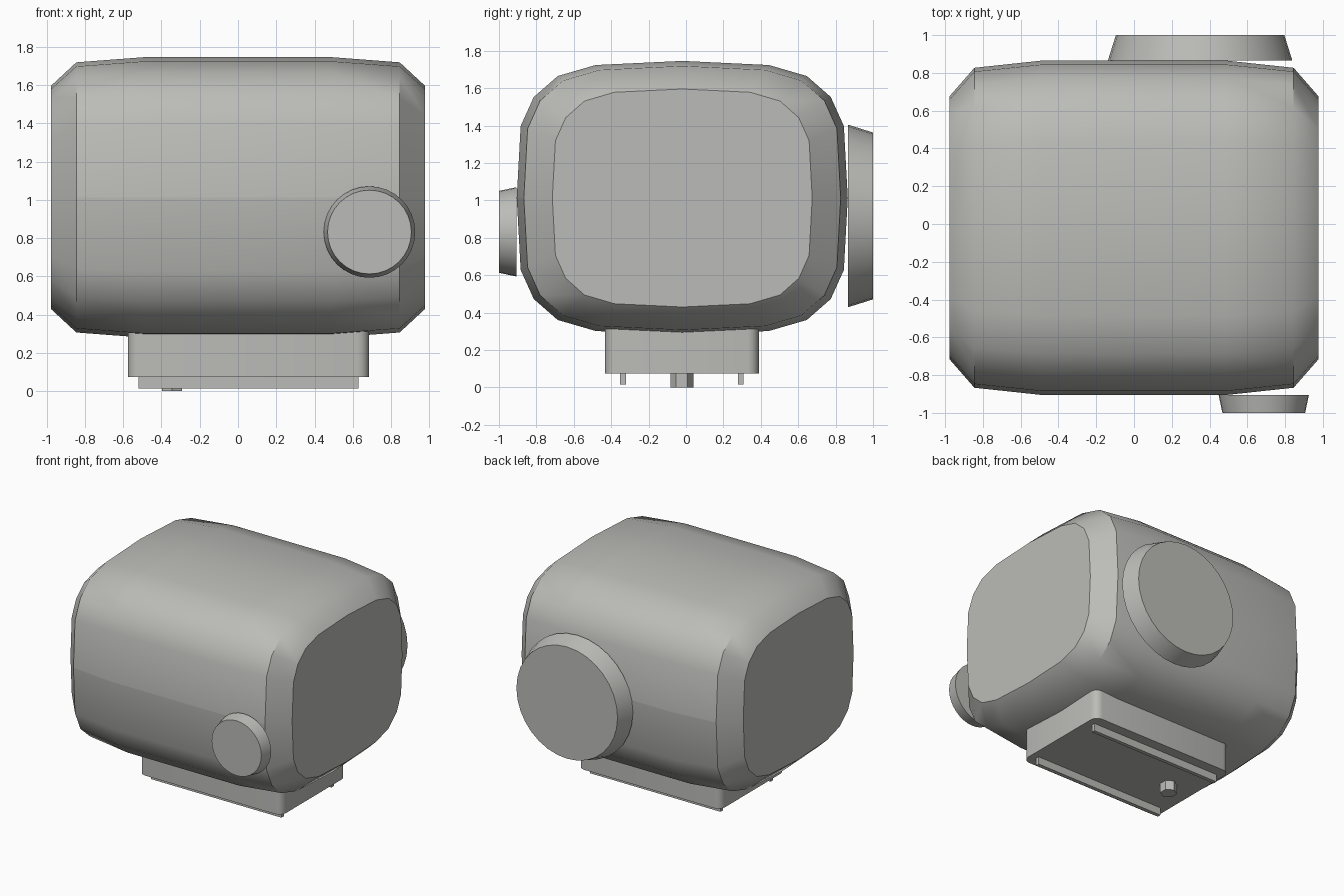
import bpy, bmesh, math
from mathutils import Matrix, Vector

if "Cube" in bpy.data.objects:
    bpy.data.objects.remove(bpy.data.objects["Cube"])

grey = bpy.data.materials.new("plain grey")
grey.diffuse_color = (0.5, 0.5, 0.48, 1)
grey.use_nodes = True
grey.node_tree.nodes["Principled BSDF"].inputs["Base Color"].default_value = grey.diffuse_color


def finish(name, bm):
    bmesh.ops.recalc_face_normals(bm, faces=bm.faces[:])
    me = bpy.data.meshes.new(name)
    bm.to_mesh(me)
    bm.free()
    ob = bpy.data.objects.new(name, me)
    bpy.context.collection.objects.link(ob)
    me.materials.append(grey)
    return ob


def prism(name, outline, z0, z1):
    """Extrude an xy outline upward between two heights."""
    bm = bmesh.new()
    low = [bm.verts.new((x, y, z0)) for x, y in outline]
    high = [bm.verts.new((x, y, z1)) for x, y in outline]
    n = len(outline)
    bm.faces.new(low)
    bm.faces.new(high)
    for i in range(n):
        j = (i + 1) % n
        bm.faces.new((low[i], low[j], high[j], high[i]))
    return finish(name, bm)


def rounded_rect(cx, cy, hx, hy, r, steps=4):
    pts = []
    for k, (sx, sy) in enumerate([(1, 1), (-1, 1), (-1, -1), (1, -1)]):
        for s in range(steps + 1):
            a = (k + s / steps) * math.pi / 2
            pts.append((cx + sx * (hx - r) + r * math.cos(a),
                        cy + sy * (hy - r) + r * math.sin(a)))
    return pts


def knob(name, x, z, y_in, y_out, r_in, r_out):
    """Tapered round disc whose axis runs along y."""
    bm = bmesh.new()
    turn = Matrix.Rotation(math.radians(90 if y_out < y_in else -90), 4, 'X')
    bmesh.ops.create_cone(
        bm, cap_ends=True, segments=32, radius1=r_in, radius2=r_out,
        depth=abs(y_out - y_in),
        matrix=Matrix.Translation((x, (y_in + y_out) / 2, z)) @ turn)
    for f in bm.faces:
        f.smooth = len(f.verts) == 4
    for e in bm.edges:
        e.smooth = all(len(f.verts) == 4 for f in e.link_faces)
    return finish(name, bm)


# Body: one rounded section scaled along x
CY, CZ = -0.02, 1.013
quarter = [(.885, 0), (.864, .385), (.794, .54), (.666, .652), (.463, .711), (0, .733)]
half = quarter + [(-y, z) for y, z in quarter[-2::-1]]
section = half + [(y, -z) for y, z in half[-2:0:-1]]
stations = [(-.978, .785, .795), (-.845, .957, .963), (-.49, 1, 1),
            (.49, 1, 1), (.845, .957, .963), (.978, .785, .795)]
bm = bmesh.new()
rings = [[bm.verts.new((x, CY + y * sy, CZ + z * sz)) for y, z in section]
         for x, sy, sz in stations]
n = len(section)
for a, b in zip(rings, rings[1:]):
    for i in range(n):
        j = (i + 1) % n
        bm.faces.new((a[i], a[j], b[j], b[i])).smooth = True
bm.faces.new(rings[0])
bm.faces.new(rings[-1])
bmesh.ops.recalc_face_normals(bm, faces=bm.faces[:])
# Crisp edges on the end panels, the side shoulders and the side seams
seam = []
for e in bm.edges:
    xs = [abs(v.co.x) for v in e.verts]
    zs = [abs(v.co.z - CZ) for v in e.verts]
    if min(xs) > .97:
        e.smooth = False
    elif min(xs) > .84 and max(xs) < .85 and max(zs) < .64:
        e.smooth = False
    elif max(zs) < .01 and max(xs) < .85:
        seam.append(e)
bmesh.ops.split_edges(bm, edges=seam)
finish("body", bm)

# Knobs on the front and back
knob("front_knob", .687, .832, -.905, -1.0, .239, .219)
knob("back_knob", .35, .917, .866, 1.0, .488, .446)

# Foot block with rounded corners
foot = prism("foot_block", rounded_rect(.055, -.022, .63, .411, .06), .075, .33)
for p in foot.data.polygons:
    p.use_smooth = abs(p.normal.z) < .5
foot.data.set_sharp_from_angle(angle=math.radians(30))

# Rails under the foot
for name, y in (("front_rail", -.337), ("back_rail", .292)):
    prism(name, [(-.52, y - .015), (.63, y - .015), (.63, y + .015), (-.52, y + .015)],
          .015, .085)

# Hexagonal peg under the foot
hexagon = [(-.345 + .0615 * math.sin(k * math.pi / 3),
            -.022 + .0615 * math.cos(k * math.pi / 3)) for k in range(6)]
prism("hex_peg", hexagon, 0, .085)
